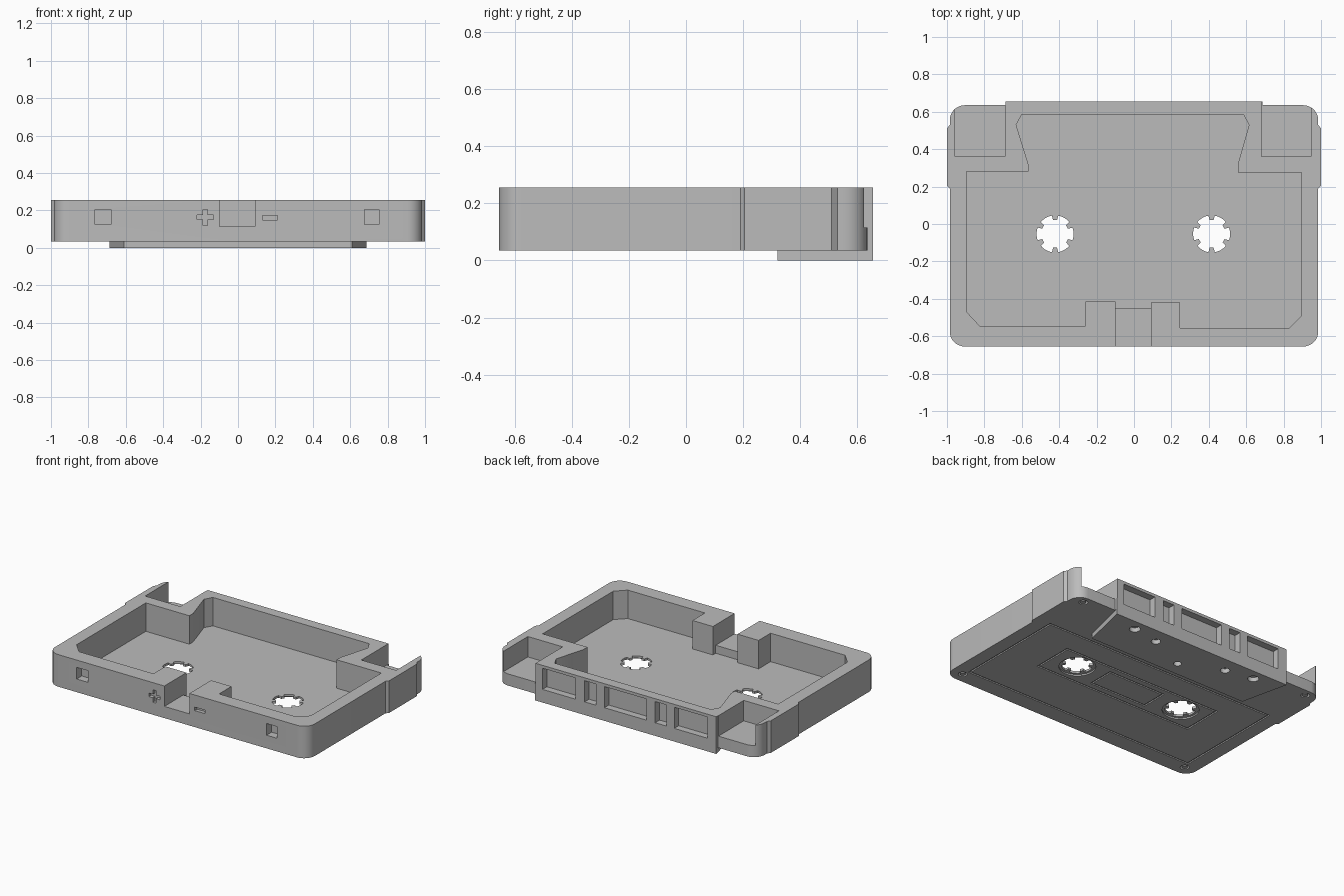
import bpy, bmesh, math

if "Cube" in bpy.data.objects:
    bpy.data.objects.remove(bpy.data.objects["Cube"])

Z0, Z1, FLOOR = 0.035, 0.255, 0.06

grey = bpy.data.materials.new("plain_grey")
grey.diffuse_color = (0.5, 0.5, 0.5, 1)
grey.use_nodes = True
grey.node_tree.nodes["Principled BSDF"].inputs["Base Color"].default_value = grey.diffuse_color


def prism(name, pts, lo, hi, axis="z"):
    """Extrude a 2D outline along z, or along y with the outline in x/z."""
    bm = bmesh.new()
    place = (lambda p: (p[0], p[1], lo)) if axis == "z" else (lambda p: (p[0], lo, p[1]))
    step = (0, 0, hi - lo) if axis == "z" else (0, hi - lo, 0)
    face = bm.faces.new([bm.verts.new(place(p)) for p in pts])
    out = bmesh.ops.extrude_face_region(bm, geom=[face])
    bmesh.ops.translate(bm, vec=step, verts=[v for v in out["geom"] if isinstance(v, bmesh.types.BMVert)])
    bmesh.ops.recalc_face_normals(bm, faces=bm.faces)
    mesh = bpy.data.meshes.new(name)
    bm.to_mesh(mesh)
    bm.free()
    mesh.materials.append(grey)
    ob = bpy.data.objects.new(name, mesh)
    bpy.context.collection.objects.link(ob)
    return ob


def cut(target, cutter):
    mod = target.modifiers.new("cut", "BOOLEAN")
    mod.operation, mod.solver, mod.object = "DIFFERENCE", "EXACT", cutter
    bpy.context.view_layer.objects.active = target
    bpy.ops.object.modifier_apply(modifier=mod.name)
    bpy.data.objects.remove(cutter)


def rect(x0, x1, y0, y1):
    return [(x0, y0), (x1, y0), (x1, y1), (x0, y1)]


def arc(cx, cy, r, a0, a1, n):
    return [(cx + r * math.cos(math.radians(a0 + (a1 - a0) * i / n)),
             cy + r * math.sin(math.radians(a0 + (a1 - a0) * i / n))) for i in range(n + 1)]


def circle(cx, cy, r, n=24):
    return arc(cx, cy, r, 0, 360, n)[:-1]


# Body shell: rounded corners, side grips and a raised back edge
half = (arc(0.905, -0.575, 0.08, -90, 0, 8)
        + [(0.985, 0.19), (1.0, 0.205), (1.0, 0.51), (0.985, 0.53)]
        + arc(0.905, 0.555, 0.08, 0, 90, 8)
        + [(0.688, 0.635), (0.688, 0.655)])
body = prism("cassette_body", half + [(-x, y) for x, y in reversed(half)], Z0, Z1)

# Open tray with two blocks beside the front notch
cut(body, prism("tray", [
    (-0.60, 0.585), (-0.63, 0.53), (-0.565, 0.32), (-0.565, 0.28), (-0.895, 0.28),
    (-0.895, -0.47), (-0.825, -0.545), (-0.26, -0.545), (-0.26, -0.415), (-0.10, -0.415),
    (-0.10, -0.45), (0.09, -0.45), (0.09, -0.42), (0.245, -0.42), (0.245, -0.555),
    (0.83, -0.555), (0.895, -0.49), (0.895, 0.275), (0.555, 0.275), (0.555, 0.32),
    (0.615, 0.53), (0.585, 0.585)], FLOOR, 0.4))
cut(body, prism("notch", rect(-0.10, 0.09, -0.8, -0.43), 0.115, 0.4))

# Back corner pockets
for x0, x1 in ((-0.957, -0.69), (0.683, 0.947)):
    cut(body, prism("pocket", rect(x0, x1, 0.36, 0.8), 0.115, 0.4))

# Recessed windows along the back edge
for x0, x1 in ((-0.62, -0.37), (-0.31, -0.225), (-0.16, 0.16), (0.225, 0.31), (0.38, 0.63)):
    cut(body, prism("window", rect(x0, x1, 0.09, 0.235), 0.607, 0.8, "y"))

# Front square recesses, plus and minus marks
for x0, x1 in ((-0.765, -0.68), (0.675, 0.755)):
    cut(body, prism("square", rect(x0, x1, 0.125, 0.205), -0.8, -0.60, "y"))
a, b = 0.043, 0.012
plus = [(-b, -a), (b, -a), (b, -b), (a, -b), (a, b), (b, b),
        (b, a), (-b, a), (-b, b), (-a, b), (-a, -b), (-b, -b)]
cut(body, prism("plus", [(x - 0.175, z + 0.163) for x, z in plus], -0.8, -0.63, "y"))
cut(body, prism("minus", rect(0.13, 0.21, 0.148, 0.172), -0.8, -0.63, "y"))

# Toothed spool holes with a shallow ring underneath
for cx in (-0.422, 0.415):
    cy = -0.053
    cut(body, prism("ring", circle(cx, cy, 0.115, 36), -0.1, Z0 + 0.01))
    gear = []
    for k in range(6):
        c = 60 * k
        gear += arc(cx, cy, 0.074, c - 38, c - 22, 2) + arc(cx, cy, 0.099, c - 20, c + 20, 6)
    cut(body, prism("spool_hole", gear, -0.1, 0.2))

# Thin outline grooves on the underside
g = 0.012
for x, y0, y1 in ((0.89, -0.54, 0.25), (0.61, -0.21, 0.08), (0.22, -0.16, 0.03)):
    groove = prism("groove", rect(-x, x, y0, y1), -0.1, Z0 + 0.008)
    cut(groove, prism("inner", rect(-x + g, x - g, y0 + g, y1 - g), -0.2, 0.2))
    cut(body, groove)

# Corner screw recesses
for sx in (-1, 1):
    for sy in (-1, 1):
        screw = prism("screw", circle(sx * 0.9, sy * 0.583, 0.028), -0.1, Z0 + 0.02)
        cut(screw, prism("screw_head", circle(sx * 0.9, sy * 0.583, 0.017), -0.2, 0.2))
        cut(body, screw)

# Thicker tape head plate under the back edge, with guide holes
plate = prism("head_plate", [(-0.61, 0.32), (0.61, 0.32), (0.688, 0.655), (-0.688, 0.655)], 0, Z0)
for x, y, r in ((-0.48, 0.58, 0.035), (0.48, 0.58, 0.035), (-0.28, 0.546, 0.03),
                (0.28, 0.546, 0.03), (0, 0.42, 0.025)):
    cut(plate, prism("guide_hole", circle(x, y, r), -0.1, 0.03))

# Rounded parts smooth, corners sharp
for ob in (body, plate):
    bpy.ops.object.select_all(action="DESELECT")
    ob.select_set(True)
    bpy.context.view_layer.objects.active = ob
    bpy.ops.object.shade_smooth_by_angle(angle=math.radians(25))
